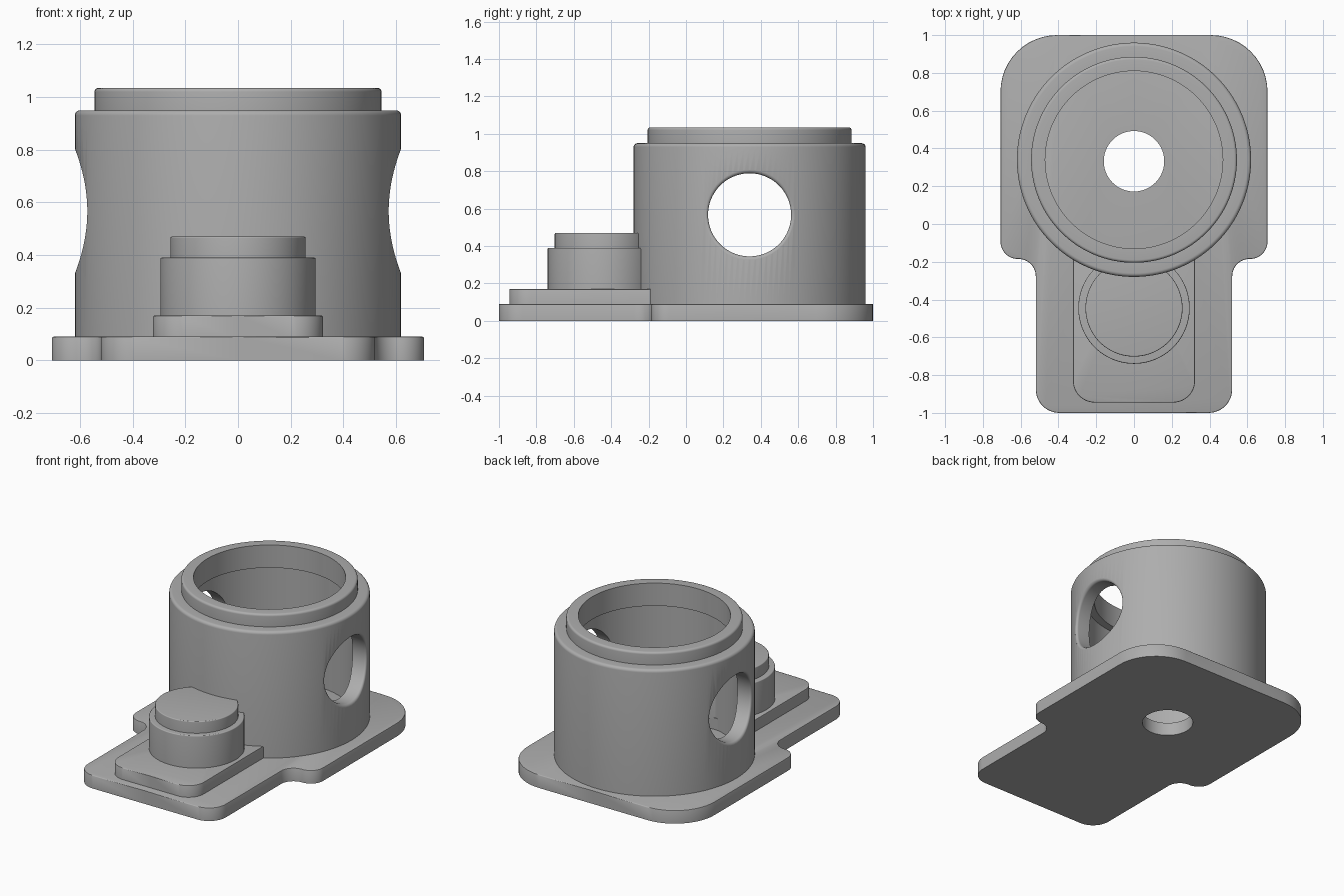
import bpy, bmesh, math
from mathutils import Vector

old = bpy.data.objects.get("Cube")
if old:
    bpy.data.objects.remove(old, do_unlink=True)

grey = bpy.data.materials.new("plain grey")
grey.use_nodes = True
COLOR = (0.42, 0.42, 0.42, 1)
grey.diffuse_color = COLOR
grey.node_tree.nodes["Principled BSDF"].inputs["Base Color"].default_value = COLOR

TUBE_Y, BOSS_Y = 0.34, -0.445
TUBE_R, BASE_H, PAD_H = 0.62, 0.09, 0.17


def rounded(corners, steps=8):
    """Open path through (a, b, radius) corners, each turned into an arc."""
    path = []
    for i, (a, b, r) in enumerate(corners):
        p = Vector((a, b))
        if r == 0:
            path.append(p)
            continue
        u = (Vector(corners[i - 1][:2]) - p).normalized()
        v = (Vector(corners[i + 1][:2]) - p).normalized()
        half = u.angle(v) / 2
        centre = p + (u + v).normalized() * r / math.sin(half)
        start = p + u * r / math.tan(half) - centre
        end = p + v * r / math.tan(half) - centre
        sweep = math.pi - 2 * half
        for k in range(steps + 1):
            t = k / steps
            path.append(centre + (start * math.sin((1 - t) * sweep)
                                  + end * math.sin(t * sweep)) / math.sin(sweep))
    return path


def finish(bm, name):
    bmesh.ops.remove_doubles(bm, verts=bm.verts, dist=1e-5)
    bmesh.ops.recalc_face_normals(bm, faces=bm.faces)
    mesh = bpy.data.meshes.new(name)
    bm.to_mesh(mesh)
    bm.free()
    mesh.materials.append(grey)
    obj = bpy.data.objects.new(name, mesh)
    bpy.context.collection.objects.link(obj)
    return obj


def smooth(obj):
    bpy.ops.object.select_all(action='DESELECT')
    obj.select_set(True)
    bpy.context.view_layer.objects.active = obj
    bpy.ops.object.shade_smooth_by_angle(angle=math.radians(30))


def lathe(name, corners, y, closed=False, sides=128):
    """Spin a rounded (radius, height) profile about a vertical axis."""
    bm = bmesh.new()
    path = rounded(corners, 5)
    verts = [bm.verts.new((r, y, z)) for r, z in path]
    edges = [bm.edges.new(pair) for pair in zip(verts, verts[1:])]
    if closed:
        edges.append(bm.edges.new((verts[-1], verts[0])))
    bmesh.ops.spin(bm, geom=verts + edges, cent=(0, y, 0), axis=(0, 0, 1),
                   angle=math.tau, steps=sides, use_merge=True)
    return finish(bm, name)


def slab(name, half_outline, z0, z1, bevel):
    """Extrude a mirrored outline and soften its top edge."""
    right = rounded(half_outline, 12)
    outline = right + [Vector((-p.x, p.y)) for p in reversed(right) if p.x > 0]
    bm = bmesh.new()
    face = bm.faces.new([bm.verts.new((p.x, p.y, z0)) for p in outline])
    top = bmesh.ops.extrude_face_region(bm, geom=[face], use_keep_orig=True)["geom"]
    for v in (g for g in top if isinstance(g, bmesh.types.BMVert)):
        v.co.z = z1
    rim = [e for e in bm.edges if all(abs(v.co.z - z1) < 1e-5 for v in e.verts)]
    bmesh.ops.bevel(bm, geom=rim, offset=bevel, segments=2, profile=0.5, affect='EDGES')
    return finish(bm, name)


def cut(obj, cutter):
    cutter.hide_render = True
    mod = obj.modifiers.new("cut", 'BOOLEAN')
    mod.operation, mod.solver, mod.object = 'DIFFERENCE', 'EXACT', cutter
    bpy.ops.object.select_all(action='DESELECT')
    bpy.context.view_layer.objects.active = obj
    bpy.ops.object.modifier_apply(modifier=mod.name)
    bpy.data.objects.remove(cutter, do_unlink=True)


def window_cutter(side, radius=0.222, fillet=0.02, z=0.567, sides=96, steps=6):
    """Round plug whose outer end flares to follow the curved wall."""
    bm = bmesh.new()
    rings = []
    flare = [(radius, None)]
    for k in range(steps + 1):
        a = k / steps * math.pi * 0.47
        flare.append((radius + fillet * (1 - math.cos(a)), fillet * (1 - math.sin(a))))
    flare.append((flare[-1][0] + 0.006, -0.02))
    for r, depth in flare:
        ring = []
        for i in range(sides):
            t = math.tau * i / sides
            dy = r * math.cos(t)
            x = 0.3 if depth is None else math.sqrt(TUBE_R ** 2 - dy ** 2) - depth
            ring.append(bm.verts.new((side * x, TUBE_Y + dy, z + r * math.sin(t))))
        rings.append(ring)
    for a, b in zip(rings, rings[1:]):
        for i in range(sides):
            j = (i + 1) % sides
            bm.faces.new((a[i], a[j], b[j], b[i]))
    # Cap both ends with fans, the outer one around a raised centre
    for ring, x in ((rings[0], 0.3), (rings[-1], TUBE_R + 0.03)):
        hub = bm.verts.new((side * x, TUBE_Y, z))
        for i in range(sides):
            bm.faces.new((ring[i], ring[(i + 1) % sides], hub))
    return finish(bm, "window_cutter")


# Base plate: wide rear, concave shoulders, narrow front
base = slab("base_plate", [(0, 1, 0), (0.707, 1, 0.3), (0.707, -0.185, 0.092),
                           (0.52, -0.185, 0.092), (0.52, -1, 0.125), (0, -1, 0)],
            0, BASE_H, 0.006)
cut(base, lathe("drain_cutter", [(0, -0.1, 0), (0.16, -0.1, 0), (0.16, 0.3, 0), (0, 0.3, 0)],
                TUBE_Y - 0.008))

# Hollow housing with stepped collar and an inner lip
housing = lathe("housing", [(TUBE_R, 0.08, 0), (TUBE_R, 0.95, 0.02), (0.545, 0.95, 0),
                            (0.545, 1.035, 0.015), (0.47, 1.035, 0), (0.47, 0.88, 0),
                            (0.52, 0.88, 0), (0.52, 0.08, 0)], TUBE_Y, closed=True)
for side in (-1, 1):
    cut(housing, window_cutter(side))

# Front pad and the two-step boss on it
pad = slab("front_pad", [(0, -0.165, 0), (0.323, -0.165, 0), (0.323, -0.945, 0.115),
                         (0, -0.945, 0)], 0.08, PAD_H, 0.005)
boss = lathe("boss", [(0, 0.16, 0), (0.295, 0.16, 0), (0.295, 0.39, 0.006),
                      (0, 0.39, 0)], BOSS_Y)
cap = lathe("boss_cap", [(0, 0.38, 0), (0.257, 0.38, 0), (0.257, 0.47, 0.006),
                         (0, 0.47, 0)], BOSS_Y)

for part in (base, housing, pad, boss, cap):
    smooth(part)
